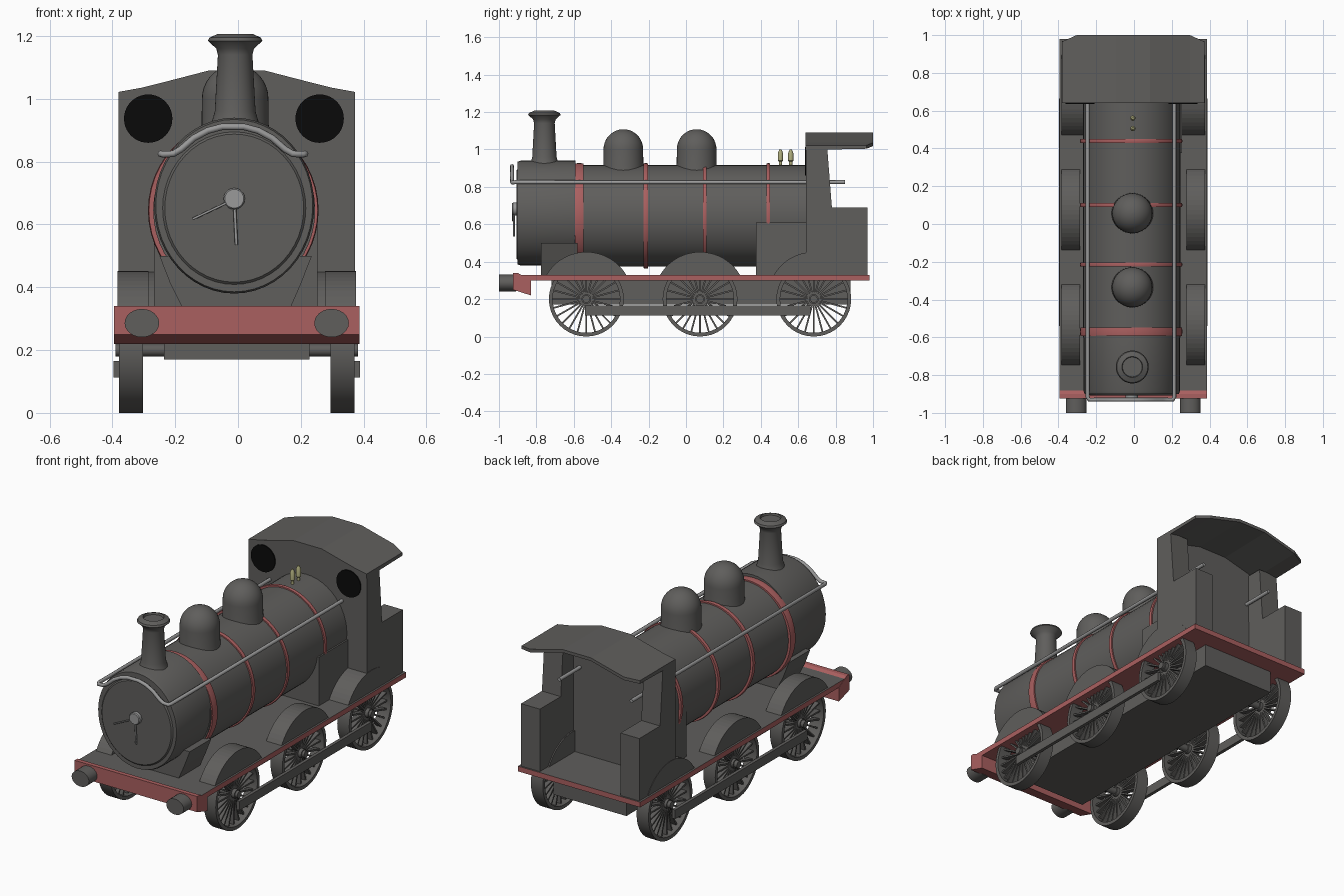
import bpy, bmesh
from math import cos, sin, tau, pi
from mathutils import Matrix, Vector

if "Cube" in bpy.data.objects:
    bpy.data.objects.remove(bpy.data.objects["Cube"])


def material(name, rgb):
    m = bpy.data.materials.new(name)
    m.use_nodes = True
    m.diffuse_color = (*rgb, 1)
    m.node_tree.nodes["Principled BSDF"].inputs["Base Color"].default_value = (*rgb, 1)
    return m


GREY = material("dark grey", (.115, .112, .107))
RED = material("dull red", (.40, .115, .115))
STEEL = material("light steel", (.32, .32, .32))
BRASS = material("pale brass", (.42, .41, .2))
BLACK = material("window black", (.003, .003, .003))
MID = -.004      # centre line of the mirrored parts
AXIS = -.012     # centre line of the boiler
smooth = []


def finish(name, bm, mat, rounded=False):
    bmesh.ops.recalc_face_normals(bm, faces=bm.faces)
    me = bpy.data.meshes.new(name)
    bm.to_mesh(me)
    bm.free()
    me.materials.append(mat)
    ob = bpy.data.objects.new(name, me)
    bpy.context.collection.objects.link(ob)
    if rounded:
        smooth.append(ob)
    return ob


def prism(name, pts, axis, a, b, mat):
    """Extrude an outline along x (points y,z) or y (points x,z)."""
    bm = bmesh.new()
    put = (lambda p, d: (d, *p)) if axis == "x" else (lambda p, d: (p[0], d, p[1]))
    ends = [[bm.verts.new(put(p, d)) for p in pts] for d in (a, b)]
    for e in ends:
        bm.faces.new(e)
    for i in range(len(pts)):
        j = (i + 1) % len(pts)
        bm.faces.new((ends[0][i], ends[0][j], ends[1][j], ends[1][i]))
    return finish(name, bm, mat)


def box(name, x, y, z, mat):
    return prism(name, [(x[0], z[0]), (x[1], z[0]), (x[1], z[1]), (x[0], z[1])], "y", *y, mat)


def lathe(name, prof, centre, axis, mat, scale=(1, 1), n=40, closed=False):
    """Turn (radius, height) pairs about an axis; scale squashes the section."""
    bm = bmesh.new()
    rings = []
    for r, h in prof:
        ring = []
        for k in range(n):
            u, v = r * scale[0] * cos(tau * k / n), r * scale[1] * sin(tau * k / n)
            p = {"x": (h, u, v), "y": (u, h, v), "z": (u, v, h)}[axis]
            ring.append(bm.verts.new(Vector(centre) + Vector(p)))
        rings.append(ring)
    pairs = list(zip(rings, rings[1:]))
    if closed:
        pairs.append((rings[-1], rings[0]))
    else:
        bm.faces.new(rings[0])
        bm.faces.new(rings[-1])
    for p, q in pairs:
        for k in range(n):
            j = (k + 1) % n
            bm.faces.new((p[k], p[j], q[j], q[k]))
    return finish(name, bm, mat, True)


def tube(name, pts, radius, mat):
    cu = bpy.data.curves.new(name, "CURVE")
    cu.dimensions = "3D"
    cu.bevel_depth, cu.bevel_resolution, cu.use_fill_caps = radius, 2, True
    sp = cu.splines.new("POLY")
    sp.points.add(len(pts) - 1)
    for point, co in zip(sp.points, pts):
        point.co = (*co, 1)
    cu.materials.append(mat)
    ob = bpy.data.objects.new(name, cu)
    bpy.context.collection.objects.link(ob)
    return ob


# Running plate: grey on top, red on the edges and underneath
plate = box("running_plate", (MID - .39, MID + .39), (-.91, .98), (.30, .33), RED)
plate.data.materials.append(GREY)
for f in plate.data.polygons:
    f.material_index = int(f.normal.z > .5)
prism("buffer_beam", [(-.925, .34), (-.925, .25), (-.83, .22), (-.83, .3), (-.9, .34)], "x",
      MID - .391, MID + .391, RED)
box("underframe", (MID - .232, MID + .232), (-.72, .88), (.17, .30), GREY)

# Boiler, smokebox and firebox
lathe("boiler", [(1, -.6), (1, .665)], (AXIS, 0, .645), "y", GREY, (.258, .272), 48)
lathe("smokebox", [(.98, -.9), (1, -.885), (1, -.59)], (AXIS, 0, .66), "y", GREY, (.255, .28), 48)
lathe("smokebox_door", [(.97, -.907), (1, -.9), (1, -.89)], (AXIS, 0, .652), "y", GREY,
      (.228, .243), 48)
prism("smokebox_saddle", [(-.175, .33), (.165, .33), (.2, .41), (.235, .5), (-.25, .5), (-.215, .41)],
      "y", -.775, -.58, GREY)
box("firebox", (AXIS - .255, AXIS + .265), (.375, .645), (.33, .61), GREY)
for y, w in ((-.57, .045), (-.215, .022), (.1, .02), (.44, .02)):
    lathe("boiler_band", [(.97, -w / 2), (1, -w / 2), (1.01, 0), (1, w / 2), (.97, w / 2)],
          (AXIS - .003, y, .645), "y", RED, (.269, .28), 48)

# Boiler fittings
lathe("chimney", [(.085, .90), (.072, .935), (.065, .96), (.055, 1.14), (.06, 1.16), (.087, 1.185),
                  (.082, 1.195), (.055, 1.207), (.052, 1.195)], (AXIS + .003, -.757, 0), "z", GREY)
for y in (-.335, .057):
    arc = [(.105 * cos(t * pi / 18) + .001, 1 + .108 * sin(t * pi / 18)) for t in range(10)]
    lathe("dome", [(.115, .86), (.107, .91)] + arc, (AXIS + .003, y, 0), "z", GREY)
for y in (.505, .56):
    lathe("whistle", [(.009, .9), (.009, .935), (.014, .94), (.014, .98), (.006, 1.0)],
          (AXIS + .006, y, 0), "z", BRASS, n=12)

# Door handles
lathe("door_knob", [(.03, -.93), (.034, -.925), (.034, -.9)], (AXIS, 0, .682), "y", STEEL, n=20)
tube("long_handle", [(AXIS, -.925, .68), (-.145, -.925, .617)], .004, STEEL)
tube("short_handle", [(AXIS, -.92, .68), (-.005, -.92, .535)], .005, STEEL)

# Handrail running round the smokebox front
half = [(.23, .85, .825), (.23, -.915, .825), (.222, -.93, .823), (.19, -.93, .825), (.165, -.93, .84),
        (.125, -.93, .875), (.08, -.93, .899), (.035, -.93, .911)]
tube("handrail", [(AXIS - .004 + x, y, z) for x, y, z in half]
     + [(AXIS - .004 - x, y, z) for x, y, z in reversed(half)], .0105, STEEL)

# Cab front, roof and side bunkers
arch = [(-.377, 1.022), (-.3, 1.036), (-.19, 1.064), (-.09, 1.09),
        (.09, 1.09), (.19, 1.064), (.3, 1.036), (.377, 1.022)]
prism("cab_front", [(MID + x, z - .004) for x, z in arch] + [(MID + .377, .33), (MID - .377, .33)],
      "y", .641, .662, GREY)
bm = bmesh.new()
rows = []
for x, z in arch:
    back = .965 if abs(x) > .35 else 1.0
    rows.append([bm.verts.new((MID + x, y, z - d)) for y, d in
                 ((.64, 0), (back, 0), (back, .018), (.64, .025))])
for p, q in zip(rows, rows[1:]):
    for k in range(4):
        bm.faces.new((p[k], p[k - 1], q[k - 1], q[k]))
bm.faces.new(rows[0])
bm.faces.new(rows[-1])
finish("cab_roof", bm, GREY)
side = [(.642, .33), (.642, 1.01), (.755, 1.01), (.78, .69), (.97, .69), (.97, .33)]

# Wheel mesh shared by all six wheels
bm = bmesh.new()
for k in range(24):
    turn = Matrix.Rotation(tau * k / 24, 4, "X")
    bmesh.ops.create_cube(bm, size=1, matrix=turn @ Matrix.Translation((0, 0, .105))
                          @ Matrix.Diagonal((.03, .009, .165, 1)))
spokes = finish("wheel_spokes", bm, GREY).data
bpy.data.objects.remove(bpy.data.objects["wheel_spokes"])

for s, tag in ((1, "left"), (-1, "right")):
    def across(a, b):
        return sorted((MID + s * a, MID + s * b))
    prism(tag + "_cab_side", side, "x", *across(.257, .377), GREY)
    lathe(tag + "_window", [(.077, -.003), (.077, .003)], (MID - .009 + s * .273, .638, .937), "y", BLACK)
    lathe(tag + "_buffer", [(1, -1), (1, -.91)], (MID + s * .302, 0, .286), "y", GREY, (.055, .045), 24)
    box(tag + "_coupling_rod", across(.373, .392), (-.54, .665), (.113, .165), GREY)
    for y in (-.533, .075, .683):
        rim = [(.2, -.038), (.2, .038), (.18, .038), (.18, -.038)]
        lathe(tag + "_wheel_rim", rim, (MID + s * .337, y, .2), "x", GREY, closed=True)
        ob = bpy.data.objects.new(tag + "_wheel_spokes", spokes)
        ob.location = (MID + s * .337, y, .2)
        bpy.context.collection.objects.link(ob)
        lathe(tag + "_hub", [(.026, -.03), (.026, .035)], (MID + s * .337, y, .2), "x", GREY, n=20)
        # Splasher: arched cover standing on the running plate
        pts = [(y + .247 * cos(a), .205 + .247 * sin(a)) for a in
               (.53 + (pi - 1.06) * t / 20 for t in range(21))]
        prism(tag + "_splasher", pts, "x", *across(.281, .379) if y < .6 else across(.25, .379), GREY)

for y in (-.533, .075, .683):
    lathe("axle", [(.02, -.386), (.02, .386)], (MID, y, .2), "x", GREY, n=16)

bpy.ops.object.select_all(action="DESELECT")
for ob in smooth:
    ob.select_set(True)
bpy.context.view_layer.objects.active = smooth[0]
bpy.ops.object.shade_smooth_by_angle(angle=.6)
